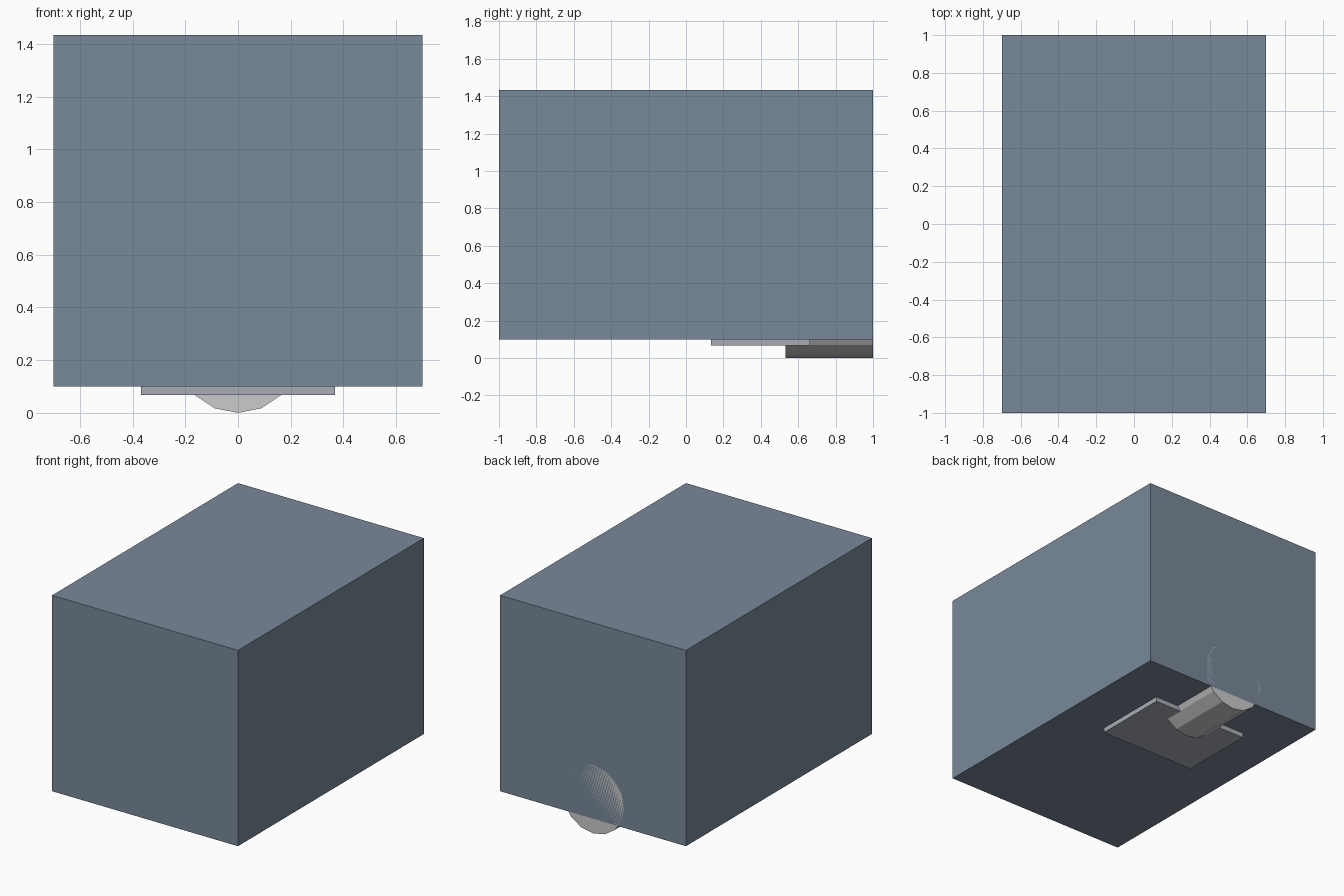
import bpy
import math

if "Cube" in bpy.data.objects:
    bpy.data.objects.remove(bpy.data.objects["Cube"])


def material(name, rgb):
    mat = bpy.data.materials.new(name)
    mat.diffuse_color = (*rgb, 1)
    mat.use_nodes = True
    mat.node_tree.nodes["Principled BSDF"].inputs["Base Color"].default_value = mat.diffuse_color
    return mat


def box(name, lo, hi, mat):
    """Axis-aligned box between two corners."""
    centre = [(a + b) / 2 for a, b in zip(lo, hi)]
    bpy.ops.mesh.primitive_cube_add(size=1, location=centre)
    ob = bpy.context.object
    ob.name = name
    ob.scale = [b - a for a, b in zip(lo, hi)]
    bpy.ops.object.transform_apply(location=False, rotation=False, scale=True)
    ob.data.materials.append(mat)
    return ob


slate = material("slate", (0.19, 0.25, 0.32))
pale_slate = material("pale_slate", (0.39, 0.42, 0.47))

# Large main block
box("main_block", (-0.7, -1, 0.1), (0.7, 1, 1.433), slate)

# Shallow plate showing under the block
box("under_plate", (-0.367, 0.133, 0.067), (0.367, 0.664, 0.2), pale_slate)

# Sixteen-sided barrel along y, half sunk in the block, end flush with the back
radius, front, back = 0.233, 0.533, 1.0
bpy.ops.mesh.primitive_cylinder_add(
    vertices=16, radius=radius, depth=back - front,
    location=(0, (front + back) / 2, radius), rotation=(math.pi / 2, 0, 0))
bpy.context.object.name = "rear_barrel"
